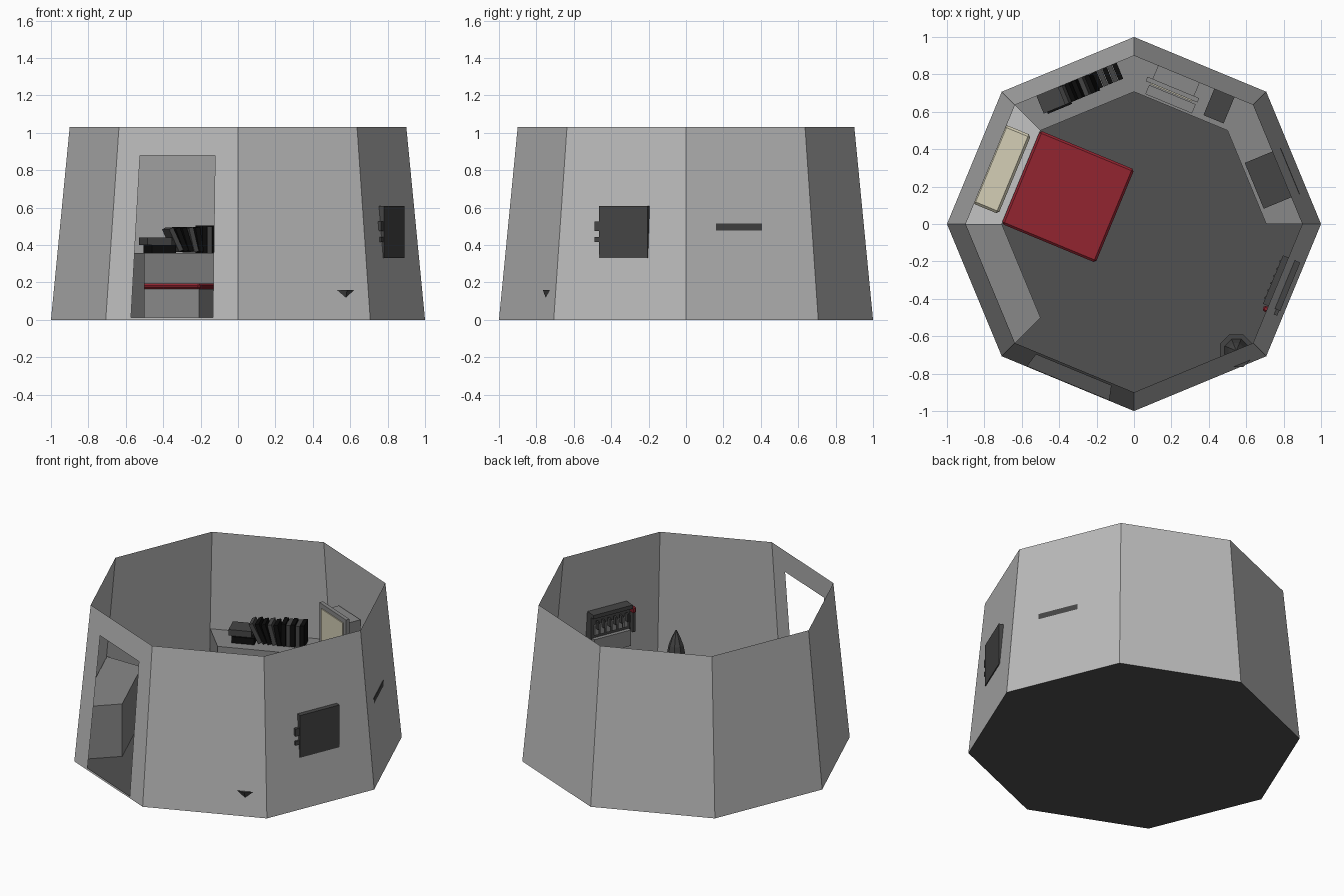
import bpy, bmesh, math
from mathutils import Matrix, Vector

if "Cube" in bpy.data.objects:
    bpy.data.objects.remove(bpy.data.objects["Cube"])

def material(name, rgb):
    m = bpy.data.materials.new(name)
    m.diffuse_color = (*rgb, 1)
    m.use_nodes = True
    m.node_tree.nodes["Principled BSDF"].inputs["Base Color"].default_value = m.diffuse_color
    return m

WALL = material("wall_grey", (0.50, 0.50, 0.50))
COUNTER = material("counter_grey", (0.25, 0.25, 0.25))
FLOOR = material("floor_grey", (0.082, 0.082, 0.082))
DARK = material("dark_grey", (0.06, 0.06, 0.06))
BLACK = material("black", (0.004, 0.004, 0.004))
SHEET = material("sheet_grey", (0.55, 0.55, 0.55))
CREAM = material("cream", (0.66, 0.62, 0.47))
RED = material("red", (0.29, 0.018, 0.03))

H, TOP_R = 1.03, 0.9

def wall_r(z):
    return 1 - (1 - TOP_R) * z / H

def polar(deg, r, z):
    a = math.radians(deg)
    return Vector((r * math.cos(a), r * math.sin(a), z))

def finish(name, bm, mat, matrix=Matrix()):
    me = bpy.data.meshes.new(name)
    bmesh.ops.transform(bm, matrix=matrix, verts=bm.verts)
    bm.to_mesh(me)
    bm.free()
    me.materials.append(mat)
    ob = bpy.data.objects.new(name, me)
    bpy.context.collection.objects.link(ob)
    return ob

def box(name, side, n, t, z, mat, bevel=0, lean=0):
    """Box against the wall facing 'side' degrees: n outward, t along the wall."""
    bm = bmesh.new()
    bmesh.ops.create_cube(bm, size=1)
    size = (n[1] - n[0], t[1] - t[0], z[1] - z[0])
    bmesh.ops.scale(bm, vec=size, verts=bm.verts)
    if bevel:
        bmesh.ops.bevel(bm, geom=bm.edges[:], offset=bevel, segments=1, affect='EDGES')
    mid = Vector((sum(n) / 2, sum(t) / 2, sum(z) / 2))
    m = (Matrix.Rotation(math.radians(side), 4, 'Z') @ Matrix.Translation(mid)
         @ Matrix.Rotation(math.radians(lean), 4, 'X'))
    return finish(name, bm, mat, m)

def prism(name, lower, upper, mat):
    bm = bmesh.new()
    lo = [bm.verts.new(p) for p in lower]
    up = [bm.verts.new(p) for p in upper]
    k = len(lo)
    bm.faces.new(lo[::-1])
    bm.faces.new(up)
    for i in range(k):
        bm.faces.new((lo[i], lo[(i + 1) % k], up[(i + 1) % k], up[i]))
    return finish(name, bm, mat)

# Tapered eight-sided shell, with a doorway in the front left side
bm = bmesh.new()

def wall_panel(deg, u0, u1, z0, z1):
    def pt(u, z):
        return polar(deg, wall_r(z), z).lerp(polar(deg + 45, wall_r(z), z), u)
    bm.faces.new([bm.verts.new(p) for p in (pt(u0, z0), pt(u1, z0), pt(u1, z1), pt(u0, z1))])

for i in range(8):
    if i == 5:
        wall_panel(225, 0, 0.19, 0, H)
        wall_panel(225, 0.81, 1, 0, H)
        wall_panel(225, 0.19, 0.81, 0, 0.012)
        wall_panel(225, 0.19, 0.81, 0.88, H)
    else:
        wall_panel(45 * i, 0, 1, 0, H)
bmesh.ops.remove_doubles(bm, verts=bm.verts, dist=1e-5)
finish("shell_wall", bm, WALL)

# Floor
prism("floor", [polar(45 * i, 0.999, 0) for i in range(8)],
      [polar(45 * i, 0.997, 0.01) for i in range(8)], FLOOR)

# Counters along the walls and the lower head of the bed
def counter(name, deg, top, mat):
    def ring(z):
        o, i = wall_r(z) * 0.997, 0.707
        return [polar(deg, i, z), polar(deg, o, z), polar(deg + 45, o, z), polar(deg + 45, i, z)]
    prism(name, ring(0.01), ring(top), mat)

for name, deg in (("right_counter", 0), ("desk_counter", 45), ("book_counter", 90), ("left_counter", 180)):
    counter(name, deg, 0.358, COUNTER)
counter("bed_head", 135, 0.165, SHEET)

# Bed
box("bed_base", 157.5, (0.115, 0.65), (-0.265, 0.265), (0.01, 0.165), COUNTER)
box("bed_blanket", 157.5, (0.11, 0.655), (-0.27, 0.27), (0.163, 0.195), RED, bevel=0.012)
box("pillow", 157.5, (0.69, 0.84), (-0.228, 0.228), (0.165, 0.225), CREAM, bevel=0.013)

# Books: flat pile, leaning row, upright row
box("flat_book_low", 112.5, (0.72, 0.84), (0.06, 0.2), (0.358, 0.40), BLACK)
box("flat_book_high", 112.5, (0.73, 0.85), (0.08, 0.22), (0.40, 0.44), DARK)
for i in range(5):
    c = 0.055 - i * 0.034
    box("leaning_book", 112.5, (0.73, 0.83 + 0.008 * (i % 2)), (c - 0.013, c + 0.013),
        (0.362, 0.496), BLACK if i % 3 else DARK, lean=-26 + 4 * i)
for i in range(5):
    c = -0.115 - i * 0.029
    box("upright_book", 112.5, (0.74, 0.84), (c - 0.013, c + 0.013),
        (0.358, 0.505 - 0.006 * (i % 2)), DARK if i % 2 else BLACK)

# Monitor with keyboard and computer case
box("monitor_stand", 67.5, (0.75, 0.83), (0.01, 0.16), (0.358, 0.41), COUNTER)
box("monitor_frame", 67.5, (0.73, 0.755), (-0.065, 0.235), (0.40, 0.70), COUNTER)
box("monitor_screen", 67.5, (0.724, 0.732), (-0.035, 0.205), (0.435, 0.67), CREAM)
box("monitor_back", 67.5, (0.755, 0.85), (-0.035, 0.205), (0.42, 0.66), COUNTER)
box("keyboard", 67.5, (0.665, 0.718), (-0.06, 0.21), (0.358, 0.38), COUNTER)
box("computer_case", 67.5, (0.68, 0.84), (-0.237, -0.12), (0.358, 0.55), DARK)

# Storage box, its back edge just breaking the wall
box("storage_box", 22.5, (0.672, 0.881), (-0.19, 0.075), (0.358, 0.514), DARK)

# Switch panel set into the right wall
S = -22.5
box("switch_panel", S, (0.83, 0.9), (-0.13, 0.15), (0.33, 0.61), DARK)
box("panel_cover", S, (0.805, 0.83), (-0.12, 0.14), (0.34, 0.445), COUNTER)
box("panel_hood", S, (0.80, 0.83), (-0.13, 0.15), (0.585, 0.61), DARK)
for i in range(6):
    c = -0.095 + i * 0.042
    box("switch_base", S, (0.818, 0.83), (c - 0.014, c + 0.014), (0.465, 0.53), COUNTER)
    box("switch_toggle", S, (0.795, 0.82), (c - 0.006, c + 0.006), (0.51, 0.56), DARK)
box("lever_mount_high", S, (0.84, 0.895), (-0.16, -0.13), (0.475, 0.525), DARK)
box("lever_mount_low", S, (0.84, 0.895), (-0.16, -0.13), (0.415, 0.443), DARK)
box("lever_arm", S, (0.815, 0.845), (-0.158, -0.14), (0.42, 0.55), DARK)
box("lever_knob", S, (0.81, 0.85), (-0.165, -0.135), (0.545, 0.585), RED, bevel=0.008)

# Pointed eight-sided canister in the front right corner
bm = bmesh.new()
profile = [(0.06, 0.01), (0.07, 0.10), (0.095, 0.16), (0.068, 0.16), (0.06, 0.21),
           (0.045, 0.29), (0.028, 0.335), (0.004, 0.385)]
rings = [[bm.verts.new(polar(45 * i + 22.5, r, z)) for i in range(8)] for r, z in profile]
for a, b in zip(rings, rings[1:]):
    for i in range(8):
        j = (i + 1) % 8
        bm.faces.new((a[i], a[j], b[j], b[i]))
bm.faces.new(rings[0][::-1])
bm.faces.new(rings[-1])
finish("corner_canister", bm, DARK, Matrix.Translation((0.547, -0.678, 0)))
